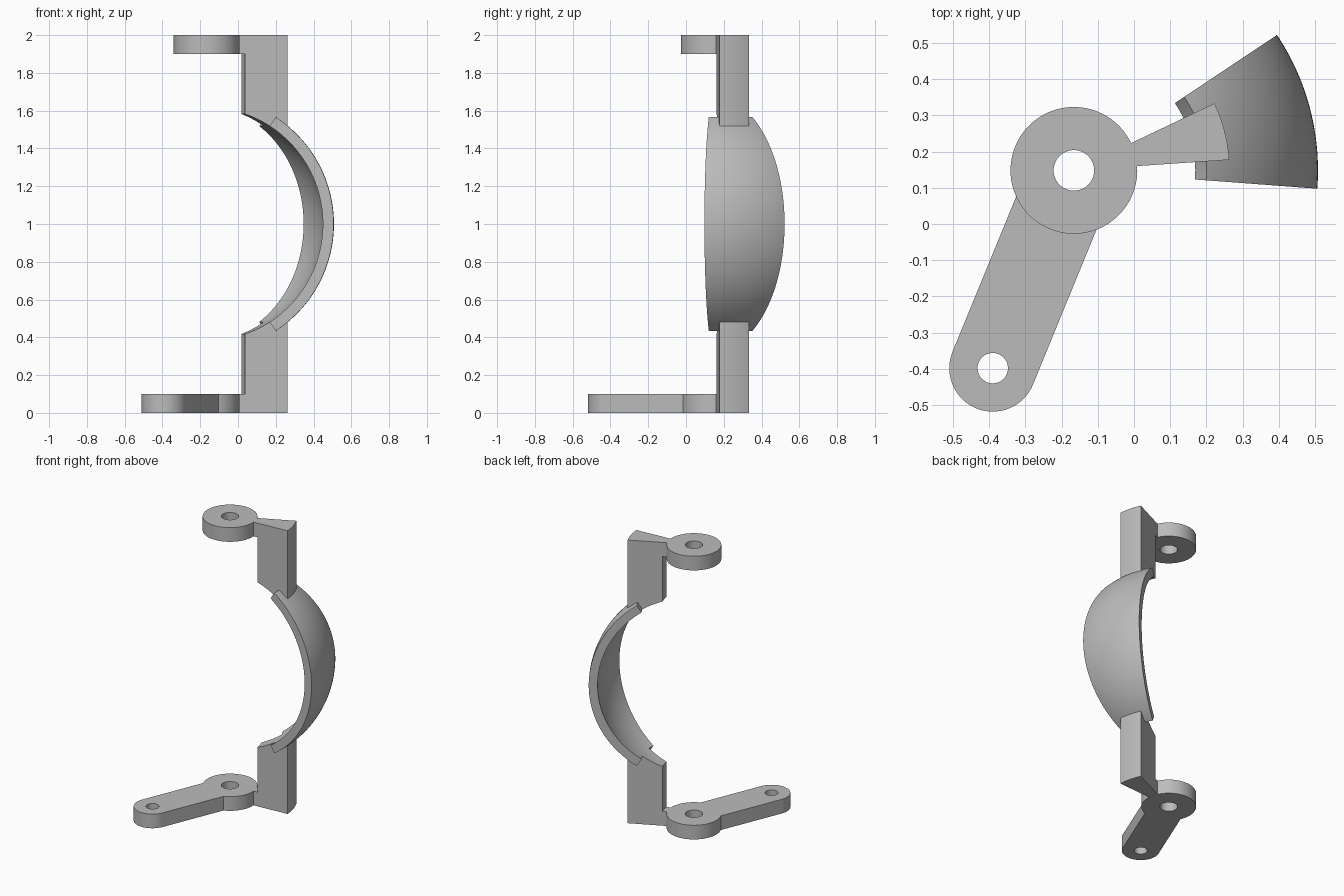
import bpy
import bmesh
from math import sin, cos, radians, degrees, sqrt, asin, atan2

cube = bpy.data.objects.get("Cube")
if cube:
    bpy.data.objects.remove(cube, do_unlink=True)

grey = bpy.data.materials.new("plain grey")
grey.use_nodes = True
colour = (0.5, 0.5, 0.5, 1)
grey.diffuse_color = colour
grey.node_tree.nodes["Principled BSDF"].inputs["Base Color"].default_value = colour

HUB = (-0.166, 0.148)       # hinge axis
PIN = (-0.39, -0.398)       # far end of the arm
HUB_R, HUB_HOLE = 0.175, 0.056
ARM_R, ARM_HOLE = 0.12, 0.042
THICK = 0.1
OUTER, INNER = 0.674, 0.617  # shell sphere radii, centred at z = 1
MIDDLE = 14.7                # direction of the wedges, degrees


def arc(radius, start, end, steps, centre=(0, 0)):
    """Points along an arc, angles in degrees."""
    angles = [radians(start + (end - start) * i / steps) for i in range(steps + 1)]
    return [(centre[0] + radius * cos(a), centre[1] + radius * sin(a)) for a in angles]


def finish(obj):
    if not obj.data.materials:
        obj.data.materials.append(grey)
    bpy.ops.object.select_all(action="DESELECT")
    obj.select_set(True)
    bpy.context.view_layer.objects.active = obj
    if obj.type == "CURVE":
        bpy.ops.object.convert(target="MESH")
    bpy.ops.object.shade_smooth_by_angle(angle=radians(30))


def plate(name, loops, z):
    """Flat plate from an outline followed by its holes."""
    curve = bpy.data.curves.new(name, "CURVE")
    curve.dimensions = "2D"
    curve.fill_mode = "BOTH"
    curve.extrude = THICK / 2
    for loop in loops:
        spline = curve.splines.new("POLY")
        spline.points.add(len(loop) - 1)
        for point, (x, y) in zip(spline.points, loop):
            point.co = (x, y, 0, 1)
        spline.use_cyclic_u = True
    obj = bpy.data.objects.new(name, curve)
    obj.location.z = z + THICK / 2
    bpy.context.collection.objects.link(obj)
    finish(obj)


def wedge(name, profile, half_angle, steps):
    """Sweep a closed (radius, z) profile part-way round the hinge axis."""
    bm = bmesh.new()
    rings = []
    for i in range(steps + 1):
        a = radians(MIDDLE - half_angle + 2 * half_angle * i / steps)
        rings.append([bm.verts.new((HUB[0] + r * cos(a), HUB[1] + r * sin(a), z))
                      for r, z in profile])
    count = len(profile)
    for near, far in zip(rings, rings[1:]):
        for j in range(count):
            k = (j + 1) % count
            bm.faces.new((near[j], near[k], far[k], far[j]))
    bm.faces.new(rings[0])
    bm.faces.new(rings[-1])
    bmesh.ops.recalc_face_normals(bm, faces=bm.faces)
    mesh = bpy.data.meshes.new(name)
    bm.to_mesh(mesh)
    bm.free()
    obj = bpy.data.objects.new(name, mesh)
    bpy.context.collection.objects.link(obj)
    finish(obj)


def hole(radius, centre):
    return arc(radius, 0, 360, 48, centre)[:-1]


# Lower hub and arm share one outline
aim = degrees(atan2(PIN[1] - HUB[1], PIN[0] - HUB[0]))
join = degrees(asin(ARM_R / HUB_R))
outline = (arc(HUB_R, aim + join, aim + 360 - join, 72, HUB)
           + arc(ARM_R, aim - 90, aim + 90, 40, PIN))
plate("lower_hinge_arm", [outline, hole(HUB_HOLE, HUB), hole(ARM_HOLE, PIN)], 0)

# Upper hub ring
plate("upper_hinge_ring", [arc(HUB_R, 0, 360, 96, HUB)[:-1], hole(HUB_HOLE, HUB)],
      2 - THICK)

# Curved shell, a slice of a hollow sphere
tilt = 57.1
shell = (arc(OUTER, -tilt, tilt, 64, (0, 1)) + arc(INNER, tilt, -tilt, 64, (0, 1)))
wedge("curved_shell", shell, 19, 24)

# Wedge posts, hollowed to follow the inside of the shell
post_in, post_out, root = 0.204, 0.43, 0.174
seat = 1 - sqrt(0.645 ** 2 - post_out ** 2)
hollow = arc(INNER, -degrees(atan2(sqrt(INNER ** 2 - 0.345 ** 2), 0.345)),
             -degrees(atan2(sqrt(INNER ** 2 - post_in ** 2), post_in)), 12, (0, 1))
post = [(root, 0), (post_out, 0), (post_out, seat)] + hollow + [(post_in, THICK), (root, THICK)]
wedge("lower_post", post, 10.8, 12)
wedge("upper_post", [(r, 2 - z) for r, z in post], 10.8, 12)
